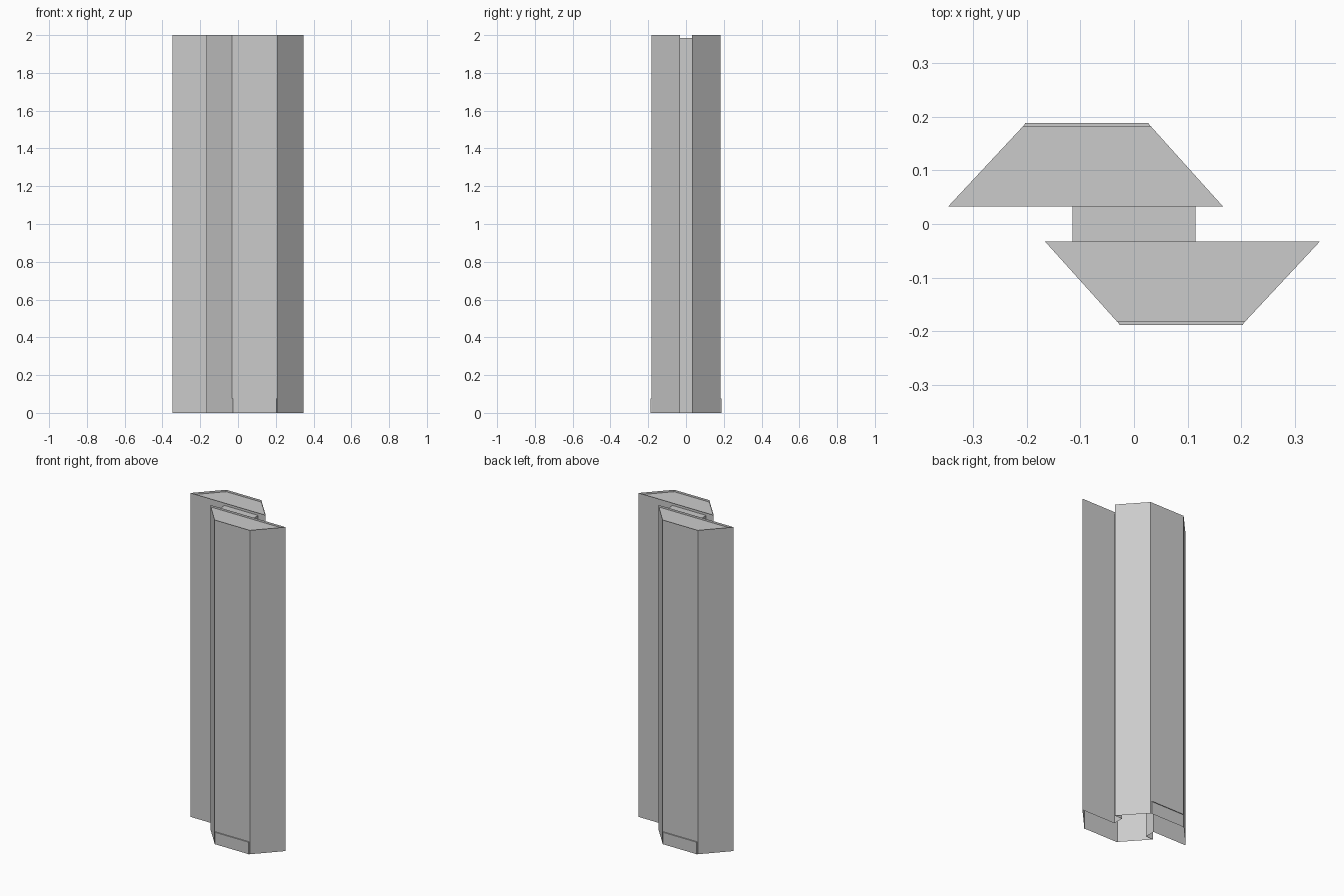
import bpy
import bmesh

cube = bpy.data.objects.get("Cube")
if cube:
    bpy.data.objects.remove(cube, do_unlink=True)

grey = bpy.data.materials.new("concrete_grey")
grey.use_nodes = True
grey.diffuse_color = (0.6, 0.6, 0.6, 1)
grey.node_tree.nodes["Principled BSDF"].inputs["Base Color"].default_value = grey.diffuse_color

TOP, CORE_TOP = 2.0, 1.985
CORE_X, GAP_Y, FACE_Y = 0.115, 0.033, 0.182
FACE_L, FACE_R = -0.032, 0.208      # narrow outer face
WIDE_L, WIDE_R = -0.166, 0.347      # wide inner face
BASE_H = 0.076


def finish(name, bm):
    mesh = bpy.data.meshes.new(name)
    bm.to_mesh(mesh)
    bm.free()
    mesh.materials.append(grey)
    obj = bpy.data.objects.new(name, mesh)
    bpy.context.collection.objects.link(obj)
    return obj


def wall(bm, a, b, z0, z1):
    """Upright quad facing right of the direction a to b."""
    ring = [(*a, z0), (*b, z0), (*b, z1), (*a, z1)]
    return bm.faces.new([bm.verts.new(p) for p in ring])


def tower(name, s):
    """Hollow trapezoid shaft; s = -1 turns it half a revolution."""
    bm = bmesh.new()

    def pt(x, y):
        return (s * x, s * y)

    corners = [pt(WIDE_L, -GAP_Y), pt(FACE_L, -FACE_Y),
               pt(FACE_R, -FACE_Y), pt(WIDE_R, -GAP_Y)]
    for a, b in zip(corners, corners[1:]):
        wall(bm, a, b, 0, TOP)
    # inner wall, left open where the core passes through
    door_r, door_l = pt(CORE_X, -GAP_Y), pt(-CORE_X, -GAP_Y)
    wall(bm, corners[3], door_r, 0, TOP)
    wall(bm, door_r, door_l, CORE_TOP, TOP)
    wall(bm, door_l, corners[0], 0, TOP)
    # roof with a rim around a sunken deck
    roof = bm.faces.new([bm.verts.new((*c, TOP)) for c in corners])
    bm.normal_update()
    bmesh.ops.inset_region(bm, faces=[roof], thickness=0.009, use_even_offset=True)
    deck = bmesh.ops.extrude_discrete_faces(bm, faces=[roof])["faces"][0]
    rim_edges = [e for e in bm.edges if e.is_boundary
                 and all(v in deck.verts for v in e.verts)]
    rim_loop = [v.co.copy() for v in deck.verts]
    for v in deck.verts:
        v.co.z -= 0.012
    low_loop = [v.co.copy() for v in deck.verts]
    if rim_edges:
        for i in range(4):
            j = (i + 1) % 4
            ring = [rim_loop[j], rim_loop[i], low_loop[i], low_loop[j]]
            bm.faces.new([bm.verts.new(p) for p in ring])
    bmesh.ops.remove_doubles(bm, verts=bm.verts, dist=0.0005)
    return finish(name, bm)


def entrance(name, s):
    """Shallow entrance surround: bevelled slab with a sunken panel."""
    bm = bmesh.new()
    xs = (FACE_L + 0.001, FACE_R - 0.001)
    y0, y1 = -FACE_Y, -0.189
    back = [(xs[0], y0), (xs[1], y0)]
    front = [(xs[0] + 0.004, y1), (xs[1] - 0.004, y1)]
    path = [back[0], front[0], front[1], back[1]]
    path = [(s * x, s * y) for x, y in path]
    quads = [wall(bm, a, b, 0, BASE_H) for a, b in zip(path, path[1:])]
    bm.faces.new([bm.verts.new((*p, BASE_H)) for p in path])
    bm.normal_update()
    bmesh.ops.inset_region(bm, faces=[quads[1]], thickness=0.006, depth=-0.004)
    bmesh.ops.remove_doubles(bm, verts=bm.verts, dist=0.0005)
    return finish(name, bm)


for side, s in (("front", 1), ("back", -1)):
    tower(side + "_tower", s)
    entrance(side + "_entrance", s)

# linking core: two side walls and a flat roof
bm = bmesh.new()
wall(bm, (CORE_X, -GAP_Y), (CORE_X, GAP_Y), 0, CORE_TOP)
wall(bm, (-CORE_X, GAP_Y), (-CORE_X, -GAP_Y), 0, CORE_TOP)
bm.faces.new([bm.verts.new((x, y, CORE_TOP)) for x, y in
              ((-CORE_X, -GAP_Y), (CORE_X, -GAP_Y), (CORE_X, GAP_Y), (-CORE_X, GAP_Y))])
bmesh.ops.remove_doubles(bm, verts=bm.verts, dist=0.0005)
finish("linking_core", bm)
